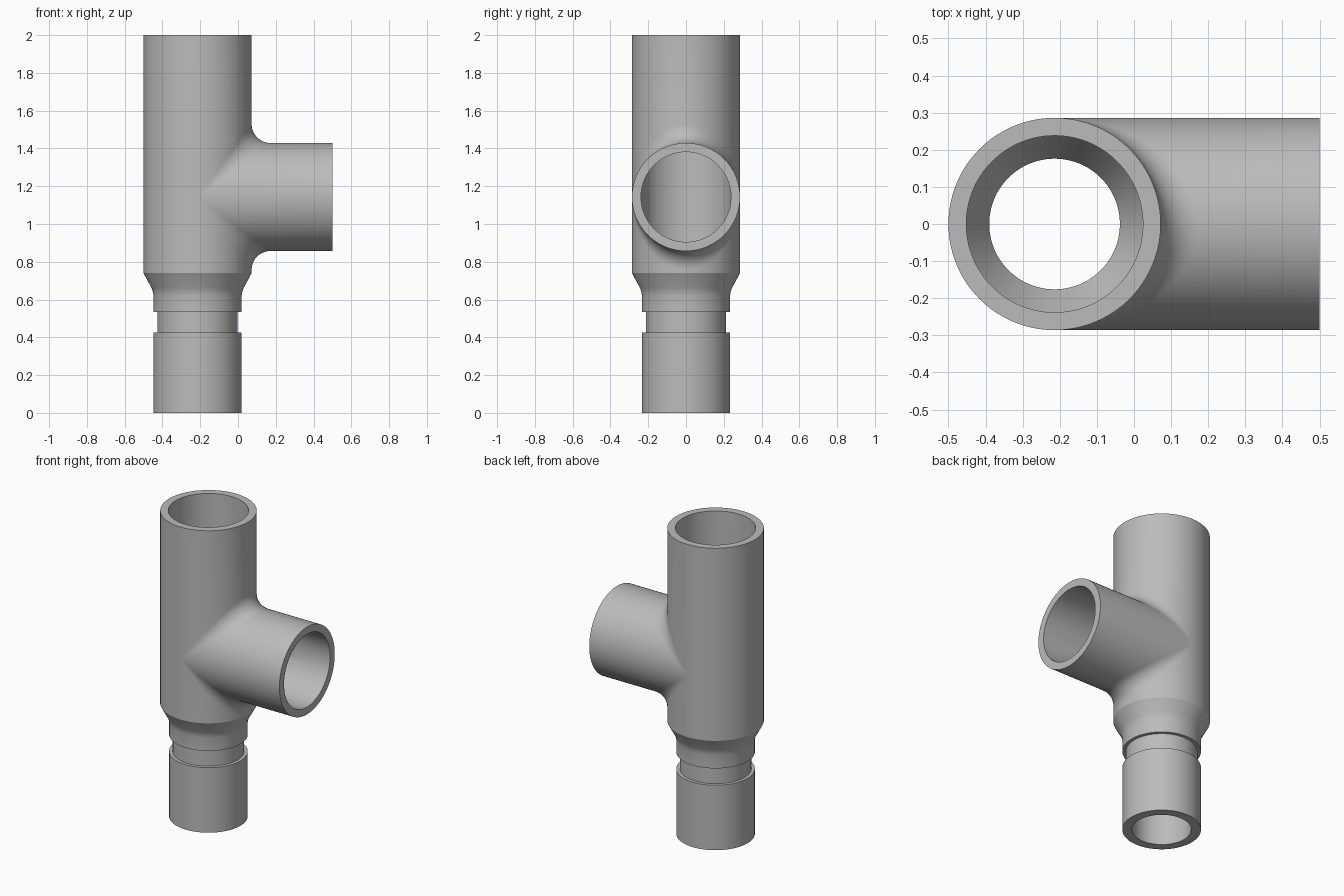
import bpy, bmesh
from math import sin, cos, pi
from mathutils import Vector

AXIS_X, BRANCH_Z = -0.214, 1.143      # pipe axis and branch height
OUTER, INNER = 0.286, 0.238           # pipe radii
TOP, NECK, BRANCH_END = 2.0, 0.74, 0.5
HALF = 64                             # steps per half circle

cube = bpy.data.objects.get("Cube")
if cube:
    bpy.data.objects.remove(cube, do_unlink=True)

grey = bpy.data.materials.new("grey plastic")
grey.use_nodes = True
COLOUR = (0.5, 0.5, 0.5, 1)
grey.diffuse_color = COLOUR
grey.node_tree.nodes["Principled BSDF"].inputs["Base Color"].default_value = COLOUR


def skin(bm, rows):
    """Join neighbouring rows of points with quads."""
    grid = [[bm.verts.new(p) for p in row] for row in rows]
    for a, b in zip(grid, grid[1:]):
        for i in range(len(a) - 1):
            bm.faces.new((a[i], a[i + 1], b[i + 1], b[i]))


def finish(bm, name):
    bmesh.ops.remove_doubles(bm, verts=bm.verts, dist=0.0002)
    bmesh.ops.recalc_face_normals(bm, faces=bm.faces)
    mesh = bpy.data.meshes.new(name)
    bm.to_mesh(mesh)
    bm.free()
    mesh.materials.append(grey)
    obj = bpy.data.objects.new(name, mesh)
    bpy.context.collection.objects.link(obj)
    bpy.ops.object.select_all(action="DESELECT")
    obj.select_set(True)
    bpy.context.view_layer.objects.active = obj
    bpy.ops.object.shade_smooth_by_angle(angle=0.42)


def tee_path(t, side, end_z, radius, fillet):
    """Line along the pipe, round the rolling-ball fillet and out along the branch."""
    c, s = cos(t), sin(t)
    origin = Vector((AXIS_X, 0, BRANCH_Z))
    centre = origin + (radius + fillet) * Vector((c, s, side * c))
    to_pipe, to_branch = Vector((-c, -s, 0)), Vector((0, -s, -side * c))
    path = [Vector((AXIS_X + radius * c, radius * s, end_z))]
    steps = 10
    for k in range(steps + 1):
        f = k / steps
        direction = to_pipe.lerp(to_branch, f) if c < 0.02 else to_pipe.slerp(to_branch, f)
        path.append(centre + fillet * direction)
    path.append(Vector((BRANCH_END, radius * s, BRANCH_Z + side * radius * c)))
    return path


def tee_wall(bm, radius, fillet):
    angles = [-pi / 2 + pi * i / HALF for i in range(HALF + 1)]
    for side, end_z in ((1, TOP), (-1, NECK)):
        skin(bm, [tee_path(t, side, end_z, radius, fillet) for t in angles])
        # plain half of the pipe, away from the branch
        skin(bm, [[(AXIS_X - radius * cos(t), radius * sin(t), z)
                   for z in (end_z, BRANCH_Z)] for t in angles])


# Tee body: outer wall with fillet, inner wall, two end rims
bm = bmesh.new()
tee_wall(bm, OUTER, 0.1)
tee_wall(bm, INNER, 0)
turns = [pi * i / HALF for i in range(2 * HALF + 1)]
skin(bm, [[(AXIS_X + r * cos(a), r * sin(a), TOP) for r in (OUTER, INNER)] for a in turns])
skin(bm, [[(BRANCH_END, r * sin(a), BRANCH_Z + r * cos(a)) for r in (OUTER, INNER)] for a in turns])
finish(bm, "tee_body")

# Grooved spigot: reducer cone, collar, groove, end sleeve and bore
profile = [(OUTER, NECK), (0.243, 0.66), (0.237, 0.643), (0.233, 0.62), (0.233, 0.535),
           (0.212, 0.535), (0.212, 0.425), (0.233, 0.425), (0.233, 0),
           (0.176, 0), (0.176, 0.63), (INNER, NECK)]
bm = bmesh.new()
skin(bm, [[(AXIS_X + r * cos(a), r * sin(a), z) for r, z in profile] for a in turns])
finish(bm, "grooved_spigot")
